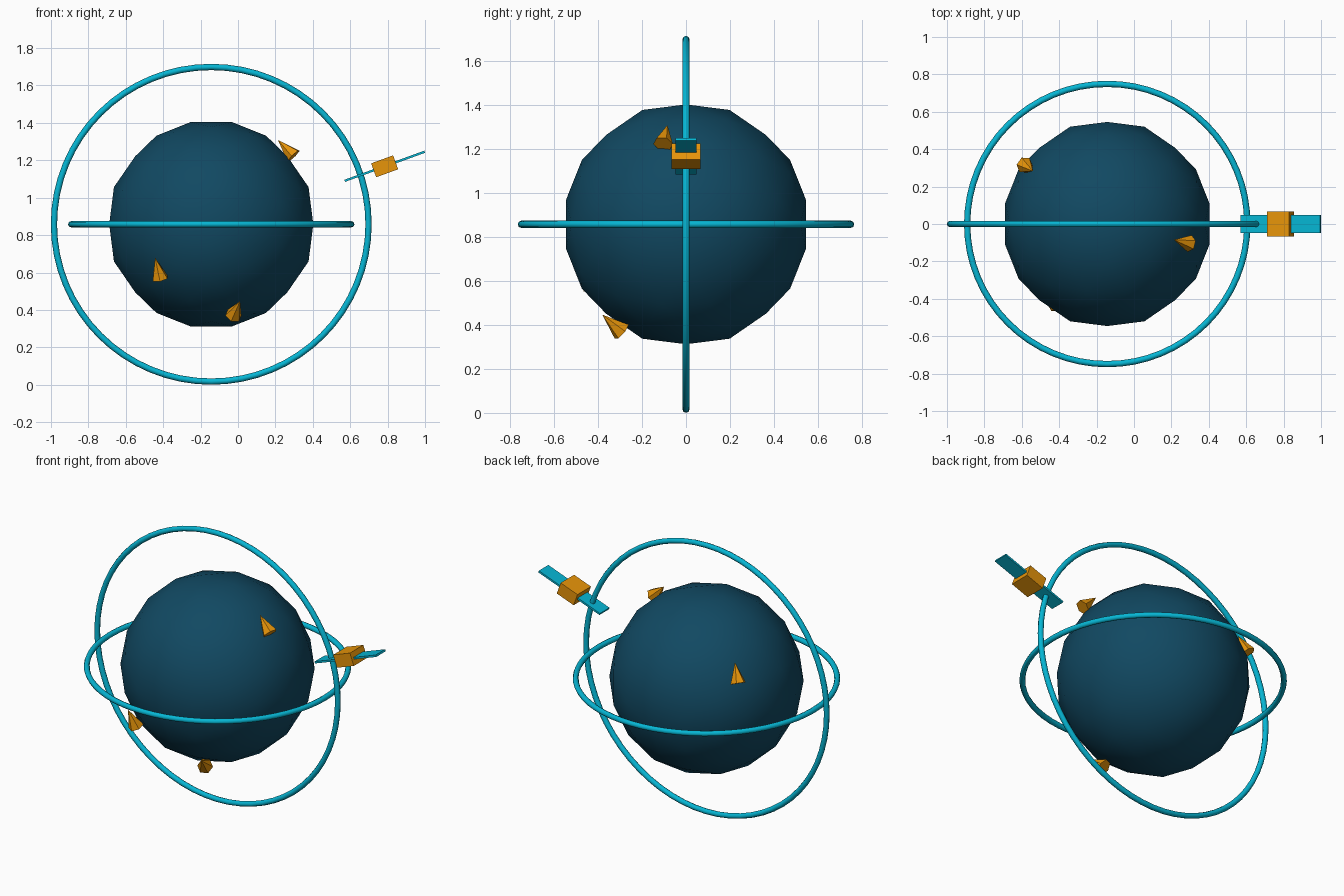
import bpy, bmesh, math
from mathutils import Vector, Matrix

if "Cube" in bpy.data.objects:
    bpy.data.objects.remove(bpy.data.objects["Cube"])

CENTRE = Vector((-0.143, 0, 0.858))


def material(name, rgb):
    m = bpy.data.materials.new(name)
    m.diffuse_color = (*rgb, 1)
    m.use_nodes = True
    m.node_tree.nodes["Principled BSDF"].inputs["Base Color"].default_value = m.diffuse_color
    return m


NAVY = material("deep blue", (0.0055, 0.066, 0.122))
CYAN = material("cyan", (0.0018, 0.468, 0.658))
AMBER = material("amber", (0.913, 0.342, 0.0033))


def finish(bm, name, mat, matrix, smooth=False):
    bmesh.ops.recalc_face_normals(bm, faces=bm.faces[:])
    for f in bm.faces:
        f.smooth = smooth
    mesh = bpy.data.meshes.new(name)
    bm.to_mesh(mesh)
    bm.free()
    mesh.materials.append(mat)
    ob = bpy.data.objects.new(name, mesh)
    ob.matrix_world = matrix
    bpy.context.collection.objects.link(ob)
    return ob


# Globe: icosahedron, each face split in a 3 x 3 triangle grid and pushed onto a sphere
def globe(radius, n=3):
    t = (1 + math.sqrt(5)) / 2
    base = bmesh.new()
    for a in (-1, 1):
        for b in (-t, t):
            for co in ((a, 0, b), (0, b, a), (b, a, 0)):
                base.verts.new(co)
    bmesh.ops.convex_hull(base, input=base.verts[:])
    bm = bmesh.new()
    for face in base.faces:
        p, q, r = (v.co for v in face.verts)

        def point(i, j):
            co = p + (q - p) * (i / n) + (r - p) * (j / n)
            return bm.verts.new(co.normalized() * radius)

        for i in range(n):
            for j in range(n - i):
                bm.faces.new((point(i, j), point(i + 1, j), point(i, j + 1)))
                if i + j < n - 1:
                    bm.faces.new((point(i + 1, j), point(i + 1, j + 1), point(i, j + 1)))
    base.free()
    bmesh.ops.remove_doubles(bm, verts=bm.verts[:], dist=1e-4)
    finish(bm, "globe", NAVY, Matrix.Translation(CENTRE), smooth=True)


globe(0.557)


# Orbit rings: one lying flat, one standing upright
def ring(name, major, minor, tilt, segs=64, sides=8):
    bm = bmesh.new()
    loops = []
    for i in range(segs):
        a = 2 * math.pi * i / segs
        loop = []
        for k in range(sides):
            b = 2 * math.pi * k / sides
            r = major + minor * math.cos(b)
            loop.append(bm.verts.new((r * math.cos(a), r * math.sin(a), minor * math.sin(b))))
        loops.append(loop)
    for i in range(segs):
        l0, l1 = loops[i], loops[(i + 1) % segs]
        for k in range(sides):
            m = (k + 1) % sides
            bm.faces.new((l0[k], l1[k], l1[m], l0[m]))
    finish(bm, name, CYAN,
           Matrix.Translation(CENTRE) @ Matrix.Rotation(tilt, 4, 'X'), smooth=True)


ring("flat_orbit_ring", 0.749, 0.0167, 0)
ring("upright_orbit_ring", 0.841, 0.0167, math.pi / 2)

# Marker cones: lie along the globe's surface with their tips to the north
MARKERS = [(0.40, -0.095, 0.41), (-0.287, -0.444, -0.235),
           (0.135, -0.334, -0.445), (-0.421, 0.30, 0.262)]
for i, d in enumerate(MARKERS):
    out = Vector(d).normalized()
    north = (Vector((0, 0, 1)) - out * out.z).normalized()
    east = north.cross(out)
    rot = Matrix((east, out, -north)).transposed()
    rot = Matrix((out, east, north)).transposed()
    if rot.determinant() < 0:
        rot = Matrix((out, -east, north)).transposed()
    bm = bmesh.new()
    bmesh.ops.create_cone(bm, cap_ends=True, segments=6, radius1=0.046, radius2=0, depth=0.122)
    bmesh.ops.remove_doubles(bm, verts=bm.verts[:], dist=1e-5)
    finish(bm, f"marker_cone_{i + 1}", AMBER,
           Matrix.Translation(CENTRE + out * 0.578) @ rot.to_4x4())

# Satellite: tilted body with a thin solar panel through it
PLACE = Matrix.Translation((0.784, 0, 1.168)) @ Matrix.Rotation(math.radians(-20), 4, 'Y')
for name, size, mat in (("satellite_body", (0.125, 0.134, 0.079), AMBER),
                        ("solar_panel", (0.455, 0.095, 0.012), CYAN)):
    bm = bmesh.new()
    bmesh.ops.create_cube(bm, size=1, matrix=Matrix.Diagonal((*size, 1)))
    finish(bm, name, mat, PLACE)
